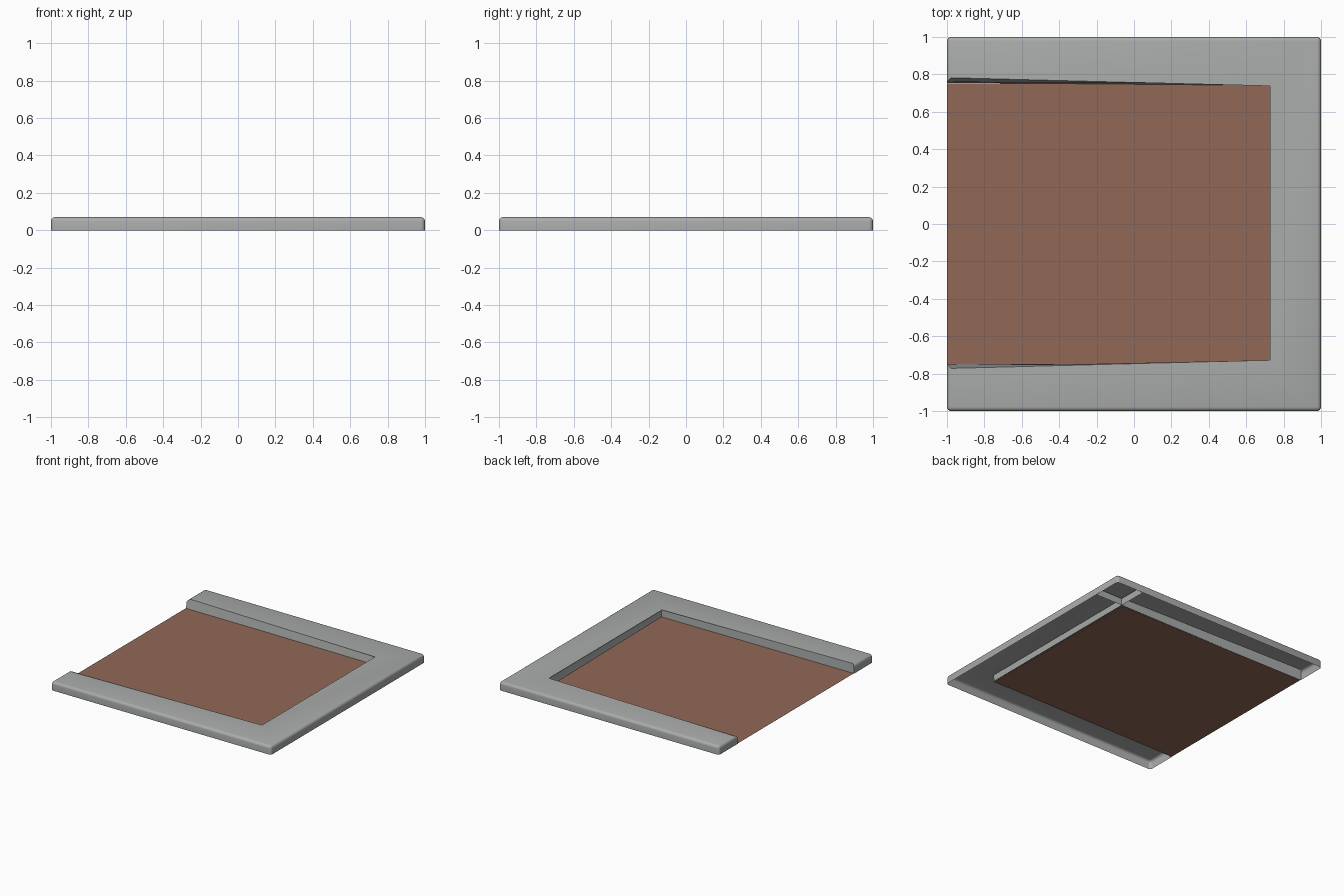
import bpy, bmesh

cube = bpy.data.objects.get("Cube")
if cube:
    bpy.data.objects.remove(cube, do_unlink=True)

HEIGHT = 0.07
INNER = 0.75


def make_material(name, rgb):
    mat = bpy.data.materials.new(name)
    mat.use_nodes = True
    mat.diffuse_color = (*rgb, 1)
    mat.node_tree.nodes["Principled BSDF"].inputs["Base Color"].default_value = (*rgb, 1)
    return mat


def make_object(name, bm, mat):
    mesh = bpy.data.meshes.new(name)
    bm.to_mesh(mesh)
    bm.free()
    mesh.materials.append(mat)
    obj = bpy.data.objects.new(name, mesh)
    bpy.context.collection.objects.link(obj)
    return obj


stone = make_material("grey stone", (0.40, 0.415, 0.405))
clay = make_material("brown clay", (0.285, 0.140, 0.096))

# U-shaped rim: hollow shell, open underneath, inner walls leaning slightly
top = [(-1, -1), (1, -1), (1, 1), (-1, 1),
       (-1, 0.76), (INNER, 0.76), (INNER, -INNER), (-1, -INNER)]
foot = top[:4] + [(-1, 0.755), (0.725, 0.74), (0.745, -0.745), (-1, -INNER)]
bm = bmesh.new()
upper = [bm.verts.new((x, y, HEIGHT)) for x, y in top]
lower = [bm.verts.new((x, y, 0)) for x, y in foot]
bm.faces.new(upper)
for i in range(len(top)):
    j = (i + 1) % len(top)
    bm.faces.new((lower[i], lower[j], upper[j], upper[i]))

# Round the top edges and the outer upright corners
rounded = [e for e in bm.edges if all(v in upper for v in e.verts)]
rounded += [bm.edges.get((lower[i], upper[i])) for i in range(4)]
bmesh.ops.bevel(bm, geom=rounded, offset=0.022, offset_type='OFFSET',
                segments=4, profile=0.5, affect='EDGES', clamp_overlap=True)
rim = make_object("rim", bm, stone)
bpy.context.view_layer.objects.active = rim
rim.select_set(True)
bpy.ops.object.shade_smooth_by_angle(angle=0.6)

# Two divider walls under the back left corner
bm = bmesh.new()
edge = 0.985
low, high = 0.002, HEIGHT - 0.01
for a, b in (((INNER, INNER), (INNER, edge)), ((edge, INNER), (INNER, INNER))):
    bm.faces.new([bm.verts.new(p) for p in
                  ((*a, low), (*b, low), (*b, high), (*a, high))])
make_object("corner_dividers", bm, stone)

# Thin floor panel between the arms
bm = bmesh.new()
bm.faces.new([bm.verts.new((x, y, 0.003)) for x, y in
              ((-1, -INNER), (INNER, -INNER), (INNER, INNER), (-1, INNER))])
make_object("floor_panel", bm, clay)
